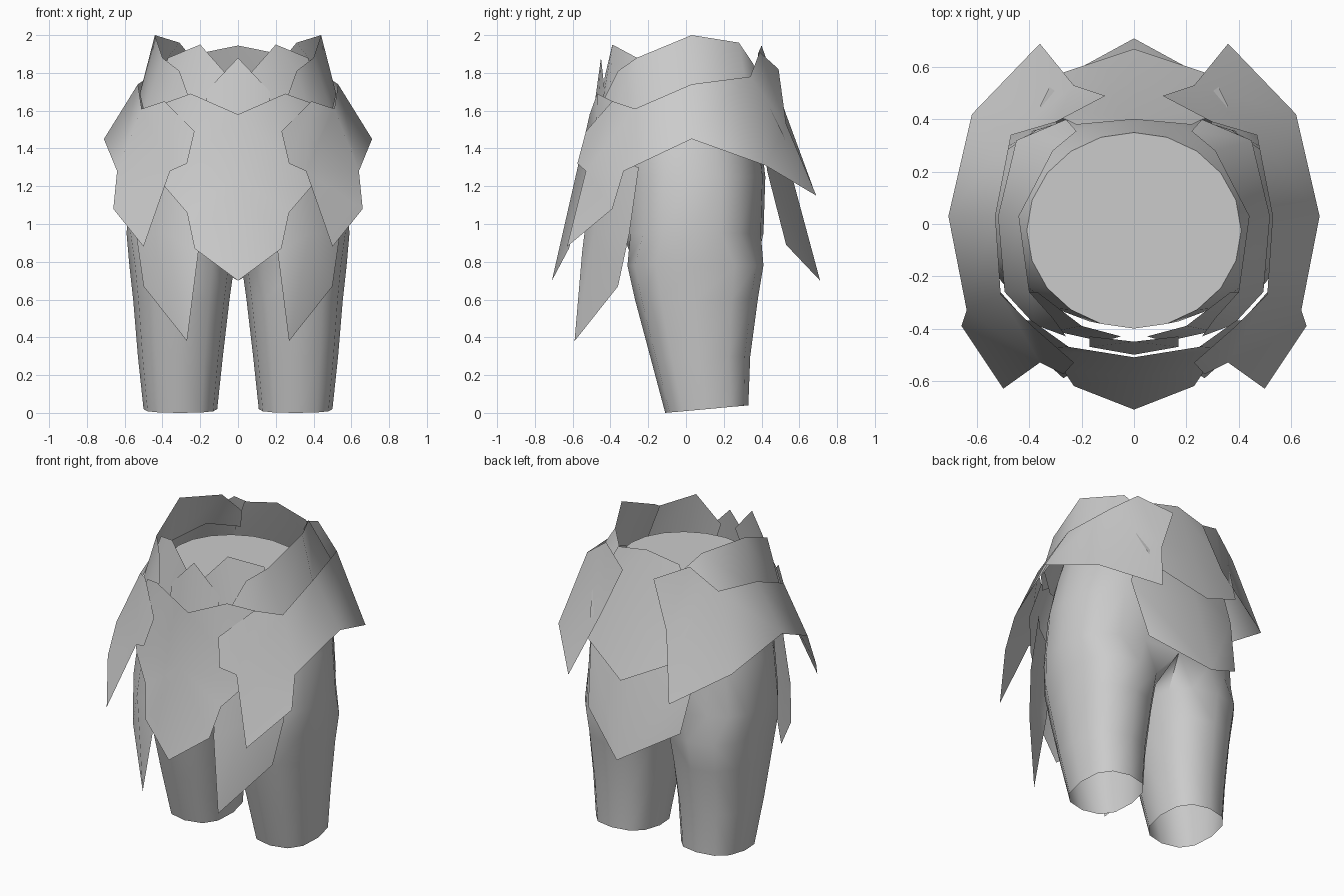
import bpy, math

grey = bpy.data.materials.new("plain_grey")
grey.diffuse_color = (0.6, 0.6, 0.6, 1)


def build(name, verts, faces, angle=60):
    """Make one half of a part and mirror it across x = 0."""
    mesh = bpy.data.meshes.new(name)
    mesh.from_pydata(verts, [], faces)
    mesh.materials.append(grey)
    obj = bpy.data.objects.new(name, mesh)
    bpy.context.collection.objects.link(obj)
    mod = obj.modifiers.new("mirror", 'MIRROR')
    mod.use_clip = True
    mod.merge_threshold = 0.002
    bpy.ops.object.select_all(action='DESELECT')
    obj.select_set(True)
    bpy.context.view_layer.objects.active = obj
    bpy.ops.object.shade_smooth_by_angle(angle=math.radians(angle))
    return obj


def power(v, e):
    return math.copysign(abs(v) ** e, v)


# lower body: open leg rings first, then half rings for the pelvis
SIDES = 12
LEG = [(0, .11, .50, -.11, .33), (.3, .08, .53, -.19, .34),
       (.6, .045, .555, -.27, .38), (.78, .02, .575, -.31, .41)]
PELVIS = [(.95, .59, -.35, .41, .75), (1.25, .57, -.35, .42, .8),
          (1.5, .49, -.39, .39, .9), (1.72, .41, -.40, .35, 1)]
verts, faces = [], []
for i, (z, x0, x1, y0, y1) in enumerate(LEG):
    for k in range(SIDES):
        a = math.radians(-150 + 360 / SIDES * k)
        c, s = power(math.cos(a), .8), power(math.sin(a), .8)
        rise = .02 * (s + 1) if i == 0 else 0
        verts.append(((x0 + x1) / 2 + c * (x1 - x0) / 2,
                      (y0 + y1) / 2 + s * (y1 - y0) / 2, z + rise))
for z, rx, y0, y1, e in PELVIS:
    for k in range(SIDES - 1):
        a = math.radians(-90 + 180 / (SIDES - 2) * k)
        x = 0 if k in (0, SIDES - 2) else rx * power(math.cos(a), e)
        verts.append((x, (y0 + y1) / 2 + power(math.sin(a), e) * (y1 - y0) / 2, z))
    verts.append((0, (y0 + y1) / 2, z))
for i in range(len(LEG) + len(PELVIS) - 1):
    # above the crotch the inner side is left open to join its mirror
    for k in range(SIDES if i < len(LEG) else SIDES - 2):
        a, b = i * SIDES + k, i * SIDES + (k + 1) % SIDES
        faces.append((a, b, b + SIDES, a + SIDES))
top = (len(LEG) + len(PELVIS) - 1) * SIDES
faces.append(tuple(range(top, top + SIDES)))
build("lower_body", verts, faces, 50)

# hip plates wrapping from back to front
build("hip_plates",
      [(.11, .49, 1.82), (.30, .39, 1.91), (.47, .34, 1.78), (.53, .03, 1.74),
       (.51, -.27, 1.61), (.39, -.39, 1.65), (.23, -.53, 1.49), (.27, -.575, 1.32),
       (.36, -.53, 1.28), (.50, -.63, .88), (.66, -.39, 1.08), (.64, -.33, 1.28),
       (.71, .03, 1.45), (.62, .42, 1.31), (.36, .69, 1.15), (.23, .53, 1.53)],
      [(0, 1, 15), (1, 2, 15), (15, 2, 13, 14), (2, 3, 12, 13), (3, 4, 11, 12),
       (4, 5, 8, 11), (5, 6, 7, 8), (8, 9, 10, 11)], 75)

# raised collar above each hip
build("side_collars",
      [(.31, .28, 1.96), (.44, .03, 2.0), (.40, -.26, 1.88), (.31, -.36, 1.81),
       (.26, -.43, 1.67), (.38, -.385, 1.58), (.495, -.26, 1.58), (.52, .03, 1.69),
       (.45, .32, 1.72), (.22, .355, 1.85), (.26, .40, 1.72)],
      [(0, 1, 7, 8), (1, 2, 6, 7), (2, 3, 5, 6), (3, 4, 5), (9, 0, 8, 10)], 75)

# front apron
build("front_apron",
      [(0, -.51, 1.58), (.25, -.47, 1.69), (.39, -.37, 1.64), (.50, -.36, 1.35),
       (.39, -.48, 1.20), (.27, -.56, 1.06), (.23, -.62, .87), (0, -.71, .70),
       (0, -.585, 1.25)],
      [(1, 2, 3, 4), (0, 1, 4, 8), (8, 4, 5), (8, 5, 6, 7)])

# pointed centre plate above the apron
build("front_peak",
      [(0, -.45, 1.88), (.17, -.43, 1.70), (.17, -.47, 1.55), (0, -.50, 1.52)],
      [(0, 1, 2, 3)])

# pointed plates either side of the centre
build("front_side_peaks",
      [(.20, -.39, 1.95), (.37, -.26, 1.88), (.47, -.26, 1.62), (.30, -.41, 1.60),
       (.12, -.45, 1.60), (.05, -.43, 1.78)],
      [(0, 1, 2, 3), (0, 3, 4, 5)])

# long thigh plates
build("thigh_plates",
      [(.20, -.50, 1.25), (.36, -.43, 1.35), (.52, -.25, 1.30), (.54, -.30, .95),
       (.50, -.36, .67), (.27, -.59, .38), (.21, -.55, .85), (.38, -.49, .95)],
      [(0, 1, 7, 6), (1, 2, 3, 7), (7, 3, 4, 5), (6, 7, 5)])

# back plates, upper over lower
build("back_upper_plate",
      [(0, .40, 1.945), (.22, .38, 1.90), (.36, .45, 1.60), (.30, .57, 1.35),
       (0, .67, 1.20), (0, .53, 1.58)],
      [(0, 1, 2, 5), (5, 2, 3, 4)])
build("back_lower_plate",
      [(0, .46, 1.50), (.34, .40, 1.50), (.38, .43, 1.28), (.33, .53, .89),
       (0, .71, .70), (0, .57, 1.22)],
      [(0, 1, 2, 5), (5, 2, 4), (2, 3, 4)], 8)
